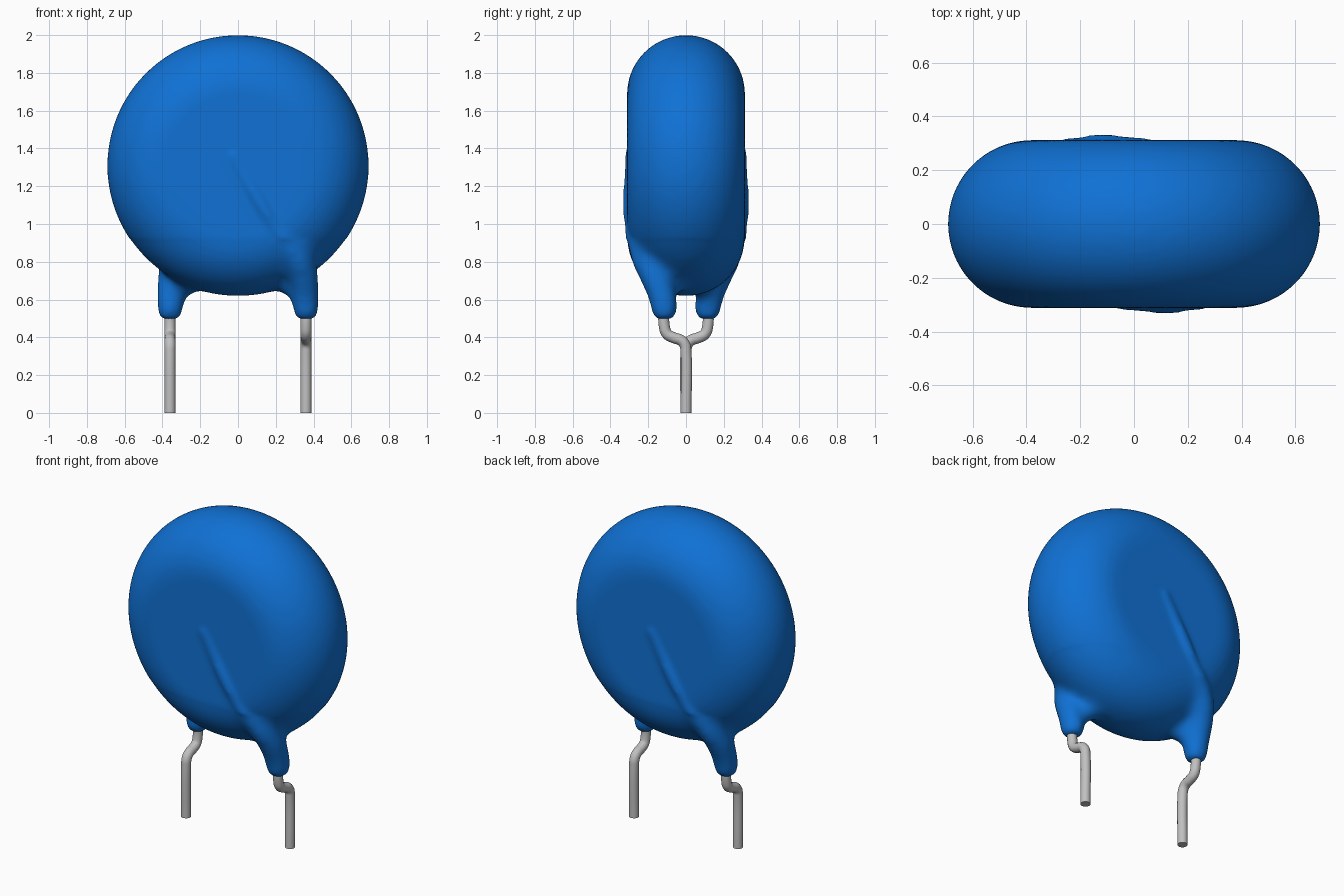
import bpy, bmesh, math
from mathutils import Matrix, Vector

cube = bpy.data.objects.get("Cube")
if cube:
    bpy.data.objects.remove(cube, do_unlink=True)


def material(name, rgb, rough):
    m = bpy.data.materials.new(name)
    m.use_nodes = True
    m.diffuse_color = (*rgb, 1)
    b = m.node_tree.nodes["Principled BSDF"]
    b.inputs["Base Color"].default_value = (*rgb, 1)
    b.inputs["Roughness"].default_value = rough
    return m


blue = material("blue coating", (0.005, 0.165, 0.66), 0.5)
grey = material("wire grey", (0.53, 0.53, 0.53), 0.5)


def add_object(name, mesh, mat):
    ob = bpy.data.objects.new(name, mesh)
    bpy.context.collection.objects.link(ob)
    mesh.materials.clear()
    mesh.materials.append(mat)
    return ob


def tube_mesh(points, steps=8, sides=4):
    """Swept round tube through (x, y, z, radius) points."""
    cu = bpy.data.curves.new("path", 'CURVE')
    cu.dimensions = '3D'
    cu.bevel_depth = 1.0
    cu.bevel_resolution = sides
    cu.resolution_u = steps
    cu.use_fill_caps = True
    sp = cu.splines.new('BEZIER')
    sp.bezier_points.add(len(points) - 1)
    for bp, (x, y, z, r) in zip(sp.bezier_points, points):
        bp.co = (x, y, z)
        bp.radius = r
        bp.handle_left_type = bp.handle_right_type = 'AUTO'
    ob = bpy.data.objects.new("path", cu)
    bpy.context.collection.objects.link(ob)
    dg = bpy.context.evaluated_depsgraph_get()
    me = bpy.data.meshes.new_from_object(ob.evaluated_get(dg))
    bpy.data.objects.remove(ob, do_unlink=True)
    bm = bmesh.new()
    bm.from_mesh(me)
    bmesh.ops.remove_doubles(bm, verts=bm.verts, dist=1e-5)
    bmesh.ops.recalc_face_normals(bm, faces=bm.faces)
    bm.to_mesh(me)
    bm.free()
    return me


half_turn = Matrix.Rotation(math.pi, 4, 'Z')

# Disc: rounded profile spun around the y axis
R, H, CZ = 0.692, 0.312, 1.308
bm = bmesh.new()
prof = [(0, -H)]
for i in range(25):
    a = -math.pi / 2 + math.pi * i / 24
    prof.append((R - H + H * math.cos(a), H * math.sin(a)))
prof.append((0, H))
vs = [bm.verts.new((r, y, CZ)) for r, y in prof]
es = [bm.edges.new(p) for p in zip(vs, vs[1:])]
bmesh.ops.spin(bm, geom=vs + es, cent=(0, 0, CZ), axis=(0, 1, 0),
               angle=math.tau, steps=96)
bmesh.ops.remove_doubles(bm, verts=bm.verts, dist=1e-5)
bmesh.ops.recalc_face_normals(bm, faces=bm.faces)

# Coated lead: sleeve rising into a ridge on the disc face
sleeve = tube_mesh([
    (0.36, -0.115, 0.488, 0.056), (0.36, -0.115, 0.53, 0.073),
    (0.358, -0.122, 0.60, 0.076), (0.347, -0.165, 0.72, 0.082),
    (0.32, -0.212, 0.81, 0.080), (0.27, -0.25, 0.89, 0.062),
    (0.20, -0.279, 0.98, 0.045), (-0.03, -0.279, 1.37, 0.045)], sides=8)
# Fillet between sleeve and disc rim
fillet = tube_mesh([(0.34, -0.125, 0.63, 0.055), (0.25, -0.06, 0.70, 0.07)], sides=8)
for part in (sleeve, fillet):
    bm.from_mesh(part)
    part.transform(half_turn)
    bm.from_mesh(part)
    bpy.data.meshes.remove(part)
mesh = bpy.data.meshes.new("coated_body")
bm.to_mesh(mesh)
bm.free()
body = add_object("coated_body", mesh, blue)

# Fuse the coating and soften the joints
rm = body.modifiers.new("fuse", 'REMESH')
rm.mode = 'VOXEL'
rm.voxel_size = 0.015
dg = bpy.context.evaluated_depsgraph_get()
fused = bpy.data.meshes.new_from_object(body.evaluated_get(dg))
body.modifiers.clear()
bm = bmesh.new()
bm.from_mesh(fused)
for i in range(28):
    limit = 3.0 if i < 4 else 0.92
    bmesh.ops.smooth_vert(bm, verts=[v for v in bm.verts if v.co.z < limit], factor=0.5,
                          use_axis_x=True, use_axis_y=True, use_axis_z=True)
for f in bm.faces:
    f.smooth = True
    f.material_index = 0
bm.to_mesh(mesh)
bm.free()
bpy.data.meshes.remove(fused)

# Bent wire legs, the second turned half way round
W = 0.029
path = [(-0.115, 0.56), (-0.115, 0.46), (-0.100, 0.418), (-0.065, 0.398),
        (-0.028, 0.385), (-0.007, 0.362), (0, 0.32), (0, 0)]
for name, turn in (("left_wire", False), ("right_wire", True)):
    me = tube_mesh([(0.36, y, z, W) for y, z in path], steps=6, sides=6)
    if turn:
        me.transform(half_turn)
    ob = add_object(name, me, grey)
    for p in me.polygons:
        p.material_index = 0
    bpy.ops.object.select_all(action='DESELECT')
    ob.select_set(True)
    bpy.context.view_layer.objects.active = ob
    bpy.ops.object.shade_smooth_by_angle(angle=math.radians(40))
